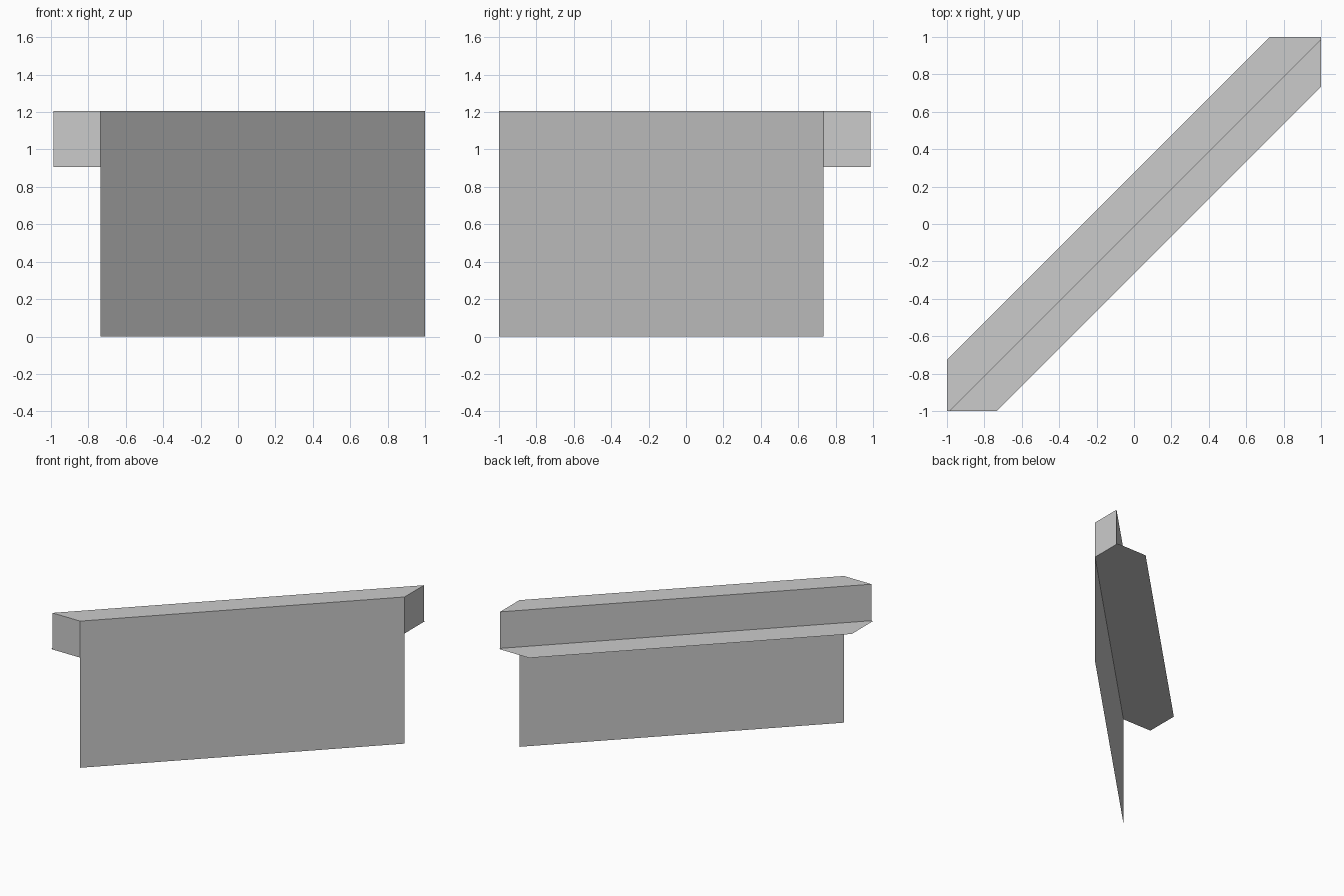
import bpy
import bmesh
from mathutils import Vector

cube = bpy.data.objects.get("Cube")
if cube:
    bpy.data.objects.remove(cube, do_unlink=True)

# Plain grey for every part
grey = bpy.data.materials.new("light_grey")
grey.use_nodes = True
colour = (0.6, 0.6, 0.6, 1)
grey.diffuse_color = colour
grey.node_tree.nodes["Principled BSDF"].inputs["Base Color"].default_value = colour

SHELF_Z, TOP_Z = 0.905, 1.205


def add_part(name, bm):
    mesh = bpy.data.meshes.new(name)
    bm.to_mesh(mesh)
    bm.free()
    mesh.materials.append(grey)
    obj = bpy.data.objects.new(name, mesh)
    bpy.context.collection.objects.link(obj)


def sheet(name, outline, z):
    """Flat horizontal sheet."""
    bm = bmesh.new()
    bm.faces.new([bm.verts.new((x, y, z)) for x, y in outline])
    add_part(name, bm)


def upright(name, path, z0, z1, lid=False):
    """Thin upright sheet along a plan path, with an optional lid."""
    bm = bmesh.new()
    low = [bm.verts.new((x, y, z0)) for x, y in path]
    high = [bm.verts.new((x, y, z1)) for x, y in path]
    for i in range(len(path) - 1):
        bm.faces.new((low[i], low[i + 1], high[i + 1], high[i]))
    if lid:
        bm.faces.new(high)
    add_part(name, bm)


# Plan corners: panel line, box back line and shelf outer line
panel = [Vector((-0.735, -1)), Vector((1, 0.735))]
box_back = [Vector((1, 0.987)), Vector((-0.987, -1))]
shelf_edge = [Vector((0.725, 1)), Vector((-1, -0.725))]

# Diagonal front panel, full height
upright("front_panel", panel, 0, TOP_Z)

# Box behind the top of the panel: ends, back and lid
upright("top_box", [panel[1], *box_back, panel[0]], SHELF_Z, TOP_Z, lid=True)

# Thin shelf under the box, reaching out behind it
sheet("shelf", [*panel, Vector((1, 1)), *shelf_edge, Vector((-1, -1))], SHELF_Z)
